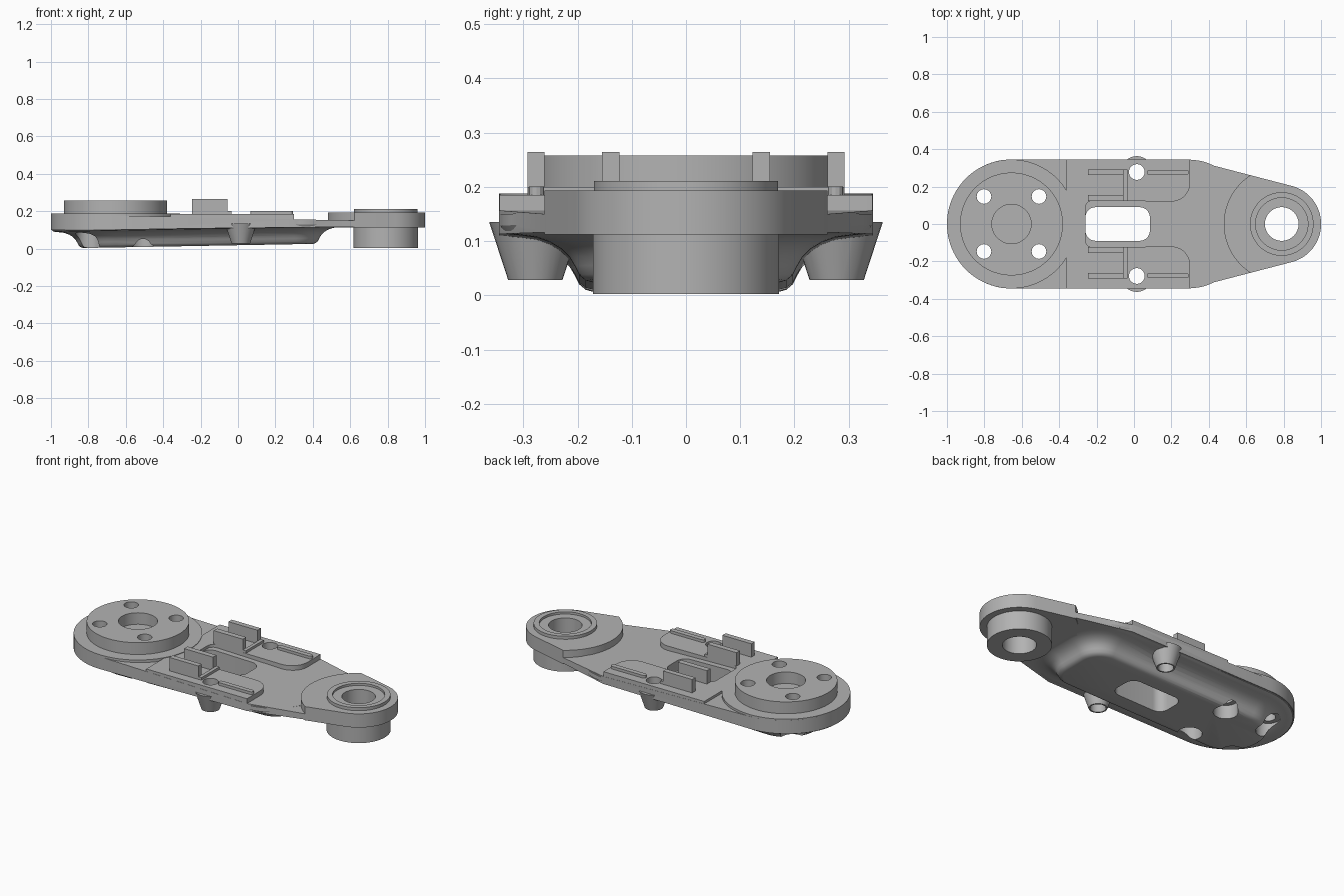
import bpy, bmesh, math

if "Cube" in bpy.data.objects:
    bpy.data.objects.remove(bpy.data.objects["Cube"])

grey = bpy.data.materials.new("matte_grey")
grey.diffuse_color = (0.45, 0.45, 0.45, 1)
grey.use_nodes = True
grey.node_tree.nodes["Principled BSDF"].inputs["Base Color"].default_value = grey.diffuse_color


def arc(cx, cy, r, a0, a1, n=24):
    """Points on an arc, angles in degrees."""
    return [(cx + r * math.cos(math.radians(a0 + (a1 - a0) * i / n)),
             cy + r * math.sin(math.radians(a0 + (a1 - a0) * i / n))) for i in range(n + 1)]


def loft(name, rings):
    """Closed solid through equal-length rings listed from bottom to top."""
    bm = bmesh.new()
    loops = [[bm.verts.new(p) for p in ring] for ring in rings]
    n = len(loops[0])
    for lo, hi in zip(loops, loops[1:]):
        for i in range(n):
            bm.faces.new((lo[i], lo[(i + 1) % n], hi[(i + 1) % n], hi[i]))
    bm.faces.new(loops[0][::-1])
    bm.faces.new(loops[-1])
    bmesh.ops.recalc_face_normals(bm, faces=bm.faces[:])
    me = bpy.data.meshes.new(name)
    bm.to_mesh(me)
    bm.free()
    me.materials.append(grey)
    ob = bpy.data.objects.new(name, me)
    bpy.context.collection.objects.link(ob)
    return ob


def prism(name, pts, z0, z1, t0=0.0, t1=0.0):
    """Vertical prism whose bottom and top may slope along x."""
    return loft(name, [[(x, y, z0 + t0 * x) for x, y in pts],
                       [(x, y, z1 + t1 * x) for x, y in pts]])


def disc(name, x, y, r, z0, z1, r1=None, n=64):
    ring = lambda rad, z: [(px, py, z) for px, py in arc(x, y, rad, 0, 360, n)[:-1]]
    return loft(name, [ring(r, z0), ring(r if r1 is None else r1, z1)])


def box(name, x0, x1, y0, y1, z0, z1):
    return prism(name, [(x0, y0), (x1, y0), (x1, y1), (x0, y1)], z0, z1)


def combine(ob, other, op):
    """Apply a boolean and discard the other solid."""
    mod = ob.modifiers.new("bool", 'BOOLEAN')
    mod.operation, mod.solver, mod.object = op, 'EXACT', other
    dg = bpy.context.evaluated_depsgraph_get()
    me = bpy.data.meshes.new_from_object(ob.evaluated_get(dg))
    ob.modifiers.clear()
    ob.data = me
    bpy.data.objects.remove(other)


LX, LR = -0.655, 0.345      # large hub
RX, RR = 0.79, 0.21         # small hub
TAN, CUT = 75.3, 122.7      # taper tangent angle, pad arc angle

# arm plate, thinning toward the small hub
outline = (arc(LX, 0, LR, 90, 270, 48) + [(0.3, -LR)]
           + arc(RX, 0, RR, -TAN, TAN, 32) + [(0.3, LR)])
body = prism("arm_body", outline, 0.11, 0.163, 0.01, -0.021)

# flared belly under the plate
profile = [(0.175, 0.0), (0.16, 0.004), (0.148, 0.014), (0.14, 0.03), (0.13, 0.047),
           (0.115, 0.062), (0.095, 0.074), (0.07, 0.083), (0.04, 0.087), (0.02, 0.089),
           (0.008, 0.094), (0.002, 0.104), (0.002, 0.125)]
rings = []
for d, z in profile:
    pts = (arc(LX, 0, LR - d, 90, 270, 40) + arc(0.3, -0.07, 0.275 - d, -90, 0, 16)
           + arc(0.3, 0.07, 0.275 - d, 0, 90, 16))
    rings.append([(x, y, z + 0.018 * (x + 1)) for x, y in pts])
parts = [loft("belly", rings)]

# raised pads with a notch around the window
half = ([(-0.36, -0.344), (0.3, -0.344)] + arc(0.2, -0.22, 0.1, 0, 90, 10)
        + arc(-0.22, -0.165, 0.04, 90, 90, 1)[:1] + arc(-0.22, -0.085, 0.04, 270, 180, 8))
parts.append(prism("raised_pad", half + [(x, -y) for x, y in reversed(half)], 0.13, 0.185))

# large hub
parts.append(disc("hub_base", LX, 0, 0.3448, 0.125, 0.188, n=96))
parts.append(disc("hub_disc", LX, 0, 0.275, 0.15, 0.258, n=96))

# small hub: pad, collar and lower sleeve
pad = arc(RX, 0, 0.31, CUT, 360 - CUT, 24) + arc(RX, 0, RR + 0.0005, -TAN, TAN, 32)
parts.append(prism("end_pad", pad, 0.112, 0.193))
parts.append(disc("collar", RX, 0, 0.17, 0.15, 0.211))
parts.append(disc("sleeve", RX, 0, 0.172, 0.002, 0.16))

# tapered screw bosses
for s in (-1, 1):
    parts.append(disc("screw_boss", 0.015, s * 0.278, 0.05, 0.028, 0.135, 0.085, 32))
for p in parts:
    combine(body, p, 'UNION')

# holes, counterbores, recesses and window
cuts = [disc("cut", RX, 0, 0.09, -0.1, 0.4),
        disc("cut", RX, 0, 0.14, 0.198, 0.4),
        disc("cut", LX, 0, 0.105, 0.19, 0.4)]
for s in (-1, 1):
    cuts.append(disc("cut", 0.015, s * 0.278, 0.042, -0.1, 0.4, n=32))
    for x in (LX - 0.147, LX + 0.147):
        cuts.append(disc("cut", x, s * 0.147, 0.039, -0.1, 0.4, n=32))
        cuts.append(disc("cut", x, s * 0.147, 0.066, -0.1, 0.088, n=32))
window = (arc(0.03, 0.035, 0.055, 0, 90, 8) + arc(-0.205, 0.035, 0.055, 90, 180, 8)
          + arc(-0.205, -0.035, 0.055, 180, 270, 8) + arc(0.03, -0.035, 0.055, 270, 360, 8))
cuts.append(prism("cut", window, -0.1, 0.4))
for c in cuts:
    combine(body, c, 'DIFFERENCE')

bpy.context.view_layer.objects.active = body
body.select_set(True)
bpy.ops.object.shade_smooth_by_angle(angle=math.radians(30))

# upright blades and low ribs, mirrored across the arm
for s, side in ((-1, "front"), (1, "back")):
    for label, a, b in (("inner", 0.123, 0.155), ("outer", 0.261, 0.292)):
        y0, y1 = sorted((s * a, s * b))
        box(f"{side}_{label}_blade", -0.245, -0.055, y0, y1, 0.16, 0.264)
    y0, y1 = sorted((s * 0.262, s * 0.29))
    rib = (arc(0.082, (y0 + y1) / 2, 0.014, 90, 270, 6)
           + arc(0.28, (y0 + y1) / 2, 0.014, -90, 90, 6))
    prism(f"{side}_rib", rib, 0.16, 0.201)
    y0, y1 = sorted((s * 0.124, s * 0.291))
    box(f"{side}_cross_rib", -0.055, -0.035, y0, y1, 0.16, 0.2)
